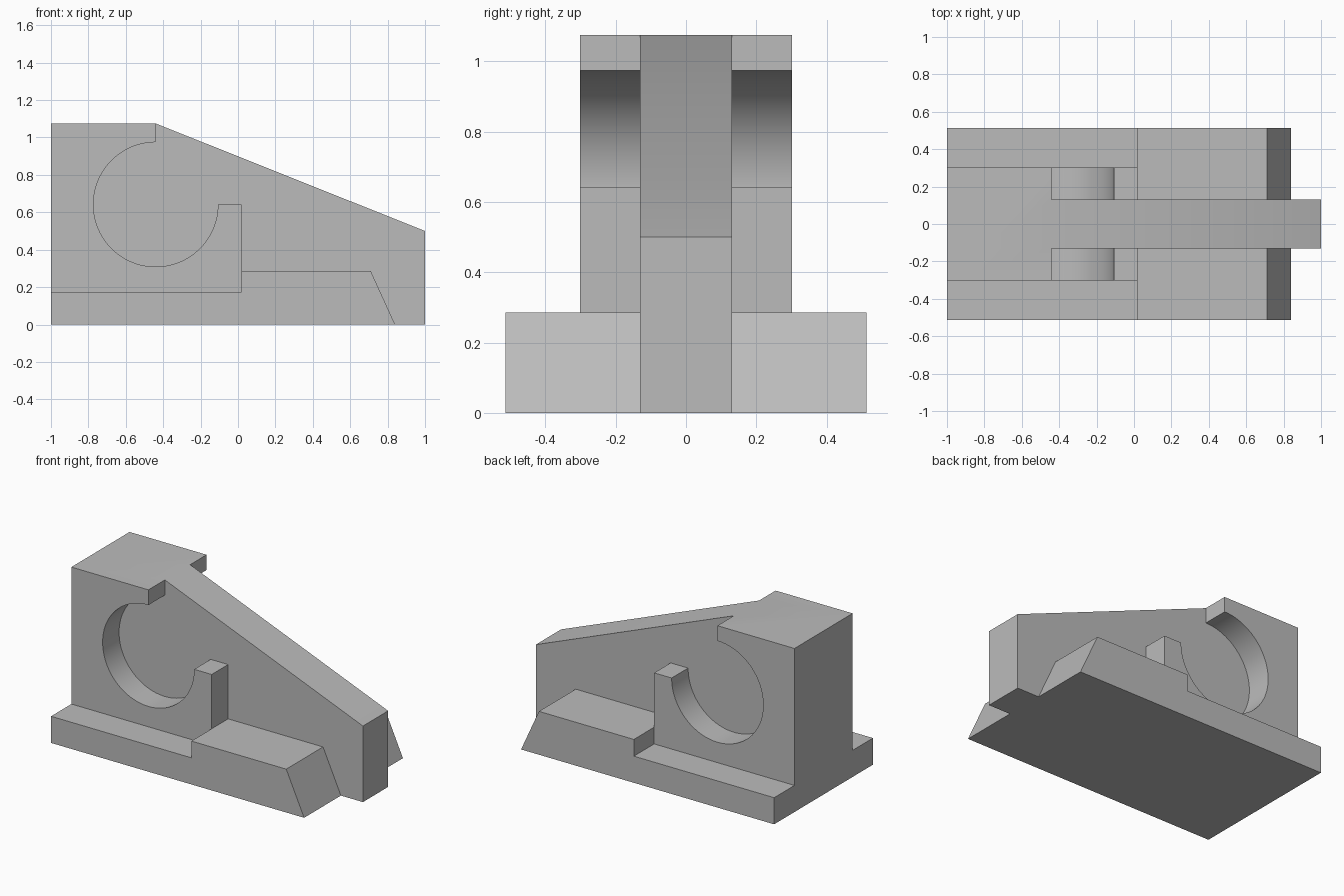
import bpy
import bmesh
from math import cos, sin, radians

cube = bpy.data.objects.get("Cube")
if cube:
    bpy.data.objects.remove(cube, do_unlink=True)

GREY = (0.5, 0.5, 0.5, 1)
grey = bpy.data.materials.new("plain grey")
grey.use_nodes = True
grey.diffuse_color = GREY
grey.node_tree.nodes["Principled BSDF"].inputs["Base Color"].default_value = GREY


def extrude_profile(name, points, half_width):
    """Extrude an x-z outline symmetrically along y."""
    bm = bmesh.new()
    face = bm.faces.new([bm.verts.new((x, -half_width, z)) for x, z in points])
    grown = bmesh.ops.extrude_face_region(bm, geom=[face])["geom"]
    verts = [v for v in grown if isinstance(v, bmesh.types.BMVert)]
    bmesh.ops.translate(bm, verts=verts, vec=(0, 2 * half_width, 0))
    bmesh.ops.recalc_face_normals(bm, faces=bm.faces)
    mesh = bpy.data.meshes.new(name)
    bm.to_mesh(mesh)
    bm.free()
    mesh.materials.append(grey)
    obj = bpy.data.objects.new(name, mesh)
    bpy.context.collection.objects.link(obj)
    return obj


BACK, TOP, LEDGE, STEP = -1, 1.075, 0.175, 0.02
BORE_X, BORE_Z, BORE_R = -0.44, 0.642, 0.333

# Stepped base with a sloping nose
base = extrude_profile("bracket_base", [
    (BACK, 0), (0.84, 0), (0.71, 0.285), (STEP, 0.285),
    (STEP, LEDGE), (BACK, LEDGE)], 0.513)

# Hooked block with an open round bore (three quarters of a circle)
SEGMENTS = 72
bore = [(BORE_X + BORE_R * cos(a), BORE_Z + BORE_R * sin(a))
        for a in (radians(90 + 270 * i / SEGMENTS) for i in range(SEGMENTS + 1))]
hook = extrude_profile("hooked_block", [
    (STEP, 0.1), (BACK, 0.1), (BACK, TOP), (BORE_X, TOP)]
    + bore + [(STEP, BORE_Z)], 0.302)

# Central rib sloping down to the front tip
rib = extrude_profile("central_rib", [
    (BACK, 0), (1, 0), (1, 0.5), (BORE_X, TOP), (BACK, TOP)], 0.131)

# Fuse the parts into one solid
bpy.context.view_layer.objects.active = base
for part in (hook, rib):
    union = base.modifiers.new("fuse", "BOOLEAN")
    union.operation = "UNION"
    union.solver = "EXACT"
    union.object = part
    bpy.ops.object.modifier_apply(modifier=union.name)
    bpy.data.objects.remove(part, do_unlink=True)

bpy.ops.object.select_all(action="DESELECT")
base.select_set(True)
bpy.ops.object.shade_smooth_by_angle(angle=radians(30))
